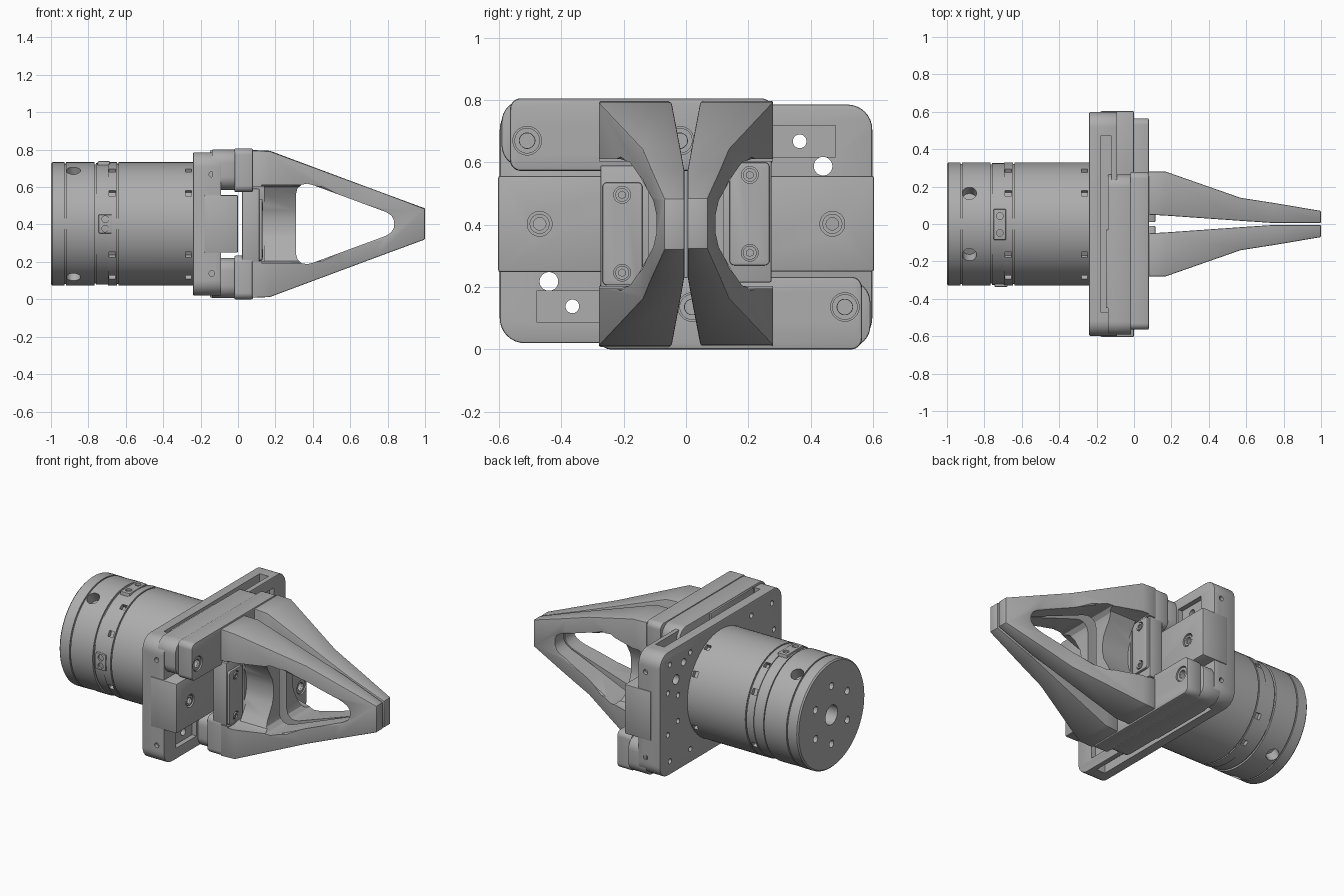
import bpy, bmesh
from math import pi, radians, cos, sin
from mathutils import Vector, Matrix

if "Cube" in bpy.data.objects:
    bpy.data.objects.remove(bpy.data.objects["Cube"])

MID = 0.403  # height of the tool axis
grey = bpy.data.materials.new("machined grey")
grey.use_nodes = True
grey.diffuse_color = (0.42, 0.42, 0.42, 1)
grey.node_tree.nodes["Principled BSDF"].inputs["Base Color"].default_value = (0.42, 0.42, 0.42, 1)
parts = []


def finish(name, bm, part=True):
    bmesh.ops.recalc_face_normals(bm, faces=bm.faces)
    me = bpy.data.meshes.new(name)
    bm.to_mesh(me)
    bm.free()
    me.materials.append(grey)
    ob = bpy.data.objects.new(name, me)
    bpy.context.scene.collection.objects.link(ob)
    if part:
        parts.append(ob)
    return ob


def bevel_sharp(bm, width):
    edges = [e for e in bm.edges if len(e.link_faces) == 2 and e.calc_face_angle() > radians(40)]
    bmesh.ops.bevel(bm, geom=edges, offset=width, segments=2, affect='EDGES', profile=0.5)


def box(name, lo, hi, corner=0, bevel=0.0, part=True):
    """Box whose edges along x can be rounded by a corner radius."""
    bm = bmesh.new()
    lo, hi = Vector(lo), Vector(hi)
    size = hi - lo
    bmesh.ops.create_cube(bm, size=1, matrix=Matrix.Translation((lo + hi) / 2) @ Matrix.Diagonal((*size, 1)))
    if corner:
        along = [e for e in bm.edges if abs(e.verts[0].co.x - e.verts[1].co.x) > 1e-4]
        bmesh.ops.bevel(bm, geom=along, offset=corner, segments=8, affect='EDGES', profile=0.5)
    if bevel:
        bevel_sharp(bm, bevel)
    return finish(name, bm, part)


def rod(name, center, axis, r, length, seg=32, part=True):
    bm = bmesh.new()
    turn = Vector(axis).to_track_quat('Z', 'X').to_matrix().to_4x4()
    m = Matrix.Translation(center) @ turn @ Matrix.Rotation(pi / seg, 4, 'Z')
    bmesh.ops.create_cone(bm, cap_ends=True, segments=seg, radius1=r, radius2=r, depth=length, matrix=m)
    return finish(name, bm, part)


def prism(points, a, b, place):
    """Cutter made by extruding a 2D outline from a to b."""
    bm = bmesh.new()
    f = bm.faces.new([bm.verts.new(place(u, v, a)) for u, v in points])
    ext = bmesh.ops.extrude_face_region(bm, geom=[f])["geom"]
    move = Vector(place(0, 0, b)) - Vector(place(0, 0, a))
    bmesh.ops.translate(bm, verts=[g for g in ext if isinstance(g, bmesh.types.BMVert)], vec=move)
    return finish("cutter", bm, False)


def cut(ob, cutter):
    cutter.hide_render = True
    mod = ob.modifiers.new("cut", 'BOOLEAN')
    mod.operation, mod.object, mod.solver = 'DIFFERENCE', cutter, 'EXACT'
    bpy.context.view_layer.objects.active = ob
    bpy.ops.object.modifier_apply(modifier=mod.name)
    bpy.data.objects.remove(cutter)


def drill(ob, center, axis, r, length, seg=24):
    cut(ob, rod("cutter", center, axis, r, length, seg, False))


X, Y, Z = (1, 0, 0), (0, 1, 0), (0, 0, 1)

# Round motor housing with grooves
profile = [(-1, 0), (-1, .322), (-.992, .33), (-.928, .33), (-.928, .322), (-.92, .322), (-.92, .33),
           (-.768, .33), (-.768, .318), (-.76, .318), (-.76, .325), (-.695, .325), (-.695, .33),
           (-.646, .33), (-.646, .322), (-.638, .322), (-.638, .33), (-.23, .33), (-.23, 0)]
bm = bmesh.new()
vs = [bm.verts.new((x, 0, MID + r)) for x, r in profile]
es = [bm.edges.new(p) for p in zip(vs, vs[1:])]
bmesh.ops.spin(bm, geom=vs + es, cent=(0, 0, MID), axis=X, angle=2 * pi, steps=72)
bmesh.ops.remove_doubles(bm, verts=bm.verts, dist=1e-5)
housing = finish("motor_housing", bm)
drill(housing, (-1, 0, MID), X, .06, .2)
for i in range(6):
    a = radians(60 * i + 30)
    drill(housing, (-1, .18 * cos(a), MID + .18 * sin(a)), X, .022, .08, 16)
for i in range(12):
    a = radians(30 * i)
    out = Vector((0, cos(a), sin(a)))
    base = Vector((0, 0, MID)) + out * .33
    if i in (2, 4, 8, 10):  # radial clamping holes
        drill(housing, base + Vector((-.88, 0, 0)), out, .038, .14)
    if i % 3:  # small latch windows
        for x in (-.672, -.265):
            drill(housing, base + Vector((x, 0, 0)), out, .024, .05, 4)

# Connectors on the housing
for name, lo, hi, axis, side in (
        ("front_connector", (-.745, -.336, MID - .05), (-.675, -.28, MID + .05), Y, Vector((0, 0, .025))),
        ("top_connector", (-.75, -.085, .66), (-.685, .08, .738), Z, Vector((0, .045, 0)))):
    plug = box(name, lo, hi, bevel=.004)
    mid = (Vector(lo) + Vector(hi)) / 2
    for s in (-1, 1):
        drill(plug, mid + side * s, axis, .018, .2, 16)

# Back plate with edge slots, holes and pockets
plate = box("back_plate", (-.24, -.598, .02), (-.09, .598, .786), .08, .006)
for s in (-1, 1):
    z = MID + s * .38
    cut(plate, box("cutter", (-.18, -.47, z - .05), (-.12, .47, z + .05), part=False))
    # shallow pockets and through holes, opposite corners
    y, z = s * .38, MID + s * .265
    cut(plate, box("cutter", (-.12, y - .1, z - .05), (-.05, y + .1, z + .05), part=False))
    drill(plate, (-.16, s * .365, z), X, .022, .3)
    drill(plate, (-.16, s * .44, MID + s * .185), X, .03, .3)
    for t in (-1, 1):
        drill(plate, (-.14, s * .6, MID + t * .265), Y, .015, .05, 16)
        for y, dz in ((.52, .13), (.5, .3), (.42, .08), (.3, .3)):
            drill(plate, (-.24, s * y, MID + t * dz), X, .016, .06, 16)

# Parts on the +y half or upper edge; each gets a half-turn twin about the axis
start = len(parts)

guide = box("guide_block", (-.18, .04, .25), (0, .603, .557), bevel=.006)
drill(guide, (0, .47, MID), X, .04, .1)
drill(guide, (-.1, .47, MID), X, .022, .4)
bush = rod("guide_bushing", (-.01, .47, MID), X, .032, .012)
drill(bush, (-.01, .47, MID), X, .02, .05)

box("slide_rail", (-.14, -.592, .585), (-.015, .265, .8), .07, .006)
box("slide_strip", (-.15, -.45, .7), (-.08, -.03, .796), bevel=.004)
jaw = box("slide_carriage", (-.02, -.565, .573), (.08, .277, .806), .035, .008)
for y in (-.51, -.02):
    drill(jaw, (.08, y, .67), X, .046, .03)
    drill(jaw, (.06, y, .67), X, .024, .1)
    ring = rod("carriage_screw", (.066, y, .67), X, .041, .016)
    drill(ring, (.07, y, .67), X, .025, .06)

# Mounting plate of the finger with two screws
box("finger_base", (.022, .01, .215), (.115, .275, .605), bevel=.006)
pad = box("finger_mount_pad", (.1, .14, .27), (.13, .268, .6), .015, .004)
for z in (.31, .56):
    drill(pad, (.13, .205, z), X, .027, .03)
    head = rod("mount_screw", (.124, .205, z), X, .022, .02)
    drill(head, (.135, .205, z), X, .012, .02, 6)

# Tapered finger, lofted through rectangular sections
sections = [(.075, .05, .28, .01, .798), (.17, .045, .28, .014, .794), (.57, .017, .14, .162, .645),
            (.75, .005, .112, .228, .578), (1, .005, .07, .322, .486)]
bm = bmesh.new()
rings = [[bm.verts.new(p) for p in ((x, a, c), (x, b, c), (x, b, d), (x, a, d))]
         for x, a, b, c, d in sections]
for r, q in zip(rings, rings[1:]):
    for i in range(4):
        j = (i + 1) % 4
        bm.faces.new((r[i], r[j], q[j], q[i]))
bm.faces.new(rings[0])
bm.faces.new(rings[-1])
bmesh.ops.recalc_face_normals(bm, faces=bm.faces)
bevel_sharp(bm, .006)
finger = finish("finger", bm)

# Outer hollow along the finger and triangular window through it
half = [(.32, .208), (.21, .208), (.18, .198), (.15, .155), (.105, .075), (.095, .03)]
hollow = half + [(y, -z) for y, z in reversed(half)]
cut(finger, prism(hollow, .125, 1.2, lambda u, v, w: (w, u, MID + v)))
half = [(.31, .16), (.318, .19), (.34, .21), (.37, .215), (.4, .208), (.79, .064), (.82, .045), (.835, .018)]
window = half + [(x, -z) for x, z in reversed(half)]
cut(finger, prism(window, -.1, .5, lambda u, v, w: (u, w, MID + v)))
# Lower part of the root hollowed down to the mounting face
cut(finger, box("cutter", (.05, .12, MID - .2), (.14, .4, MID + .2), part=False))

# Half-turn twins
for ob in parts[start:]:
    twin = ob.copy()
    twin.data = ob.data.copy()
    twin.name = "opposite_" + ob.name
    twin.rotation_euler = (pi, 0, 0)
    twin.location = (0, 0, 2 * MID)
    bpy.context.scene.collection.objects.link(twin)
    parts.append(twin)

# Smooth shading with crisp edges
bpy.ops.object.select_all(action='DESELECT')
for ob in parts:
    ob.select_set(True)
bpy.context.view_layer.objects.active = parts[0]
bpy.ops.object.shade_smooth_by_angle(angle=radians(30))
